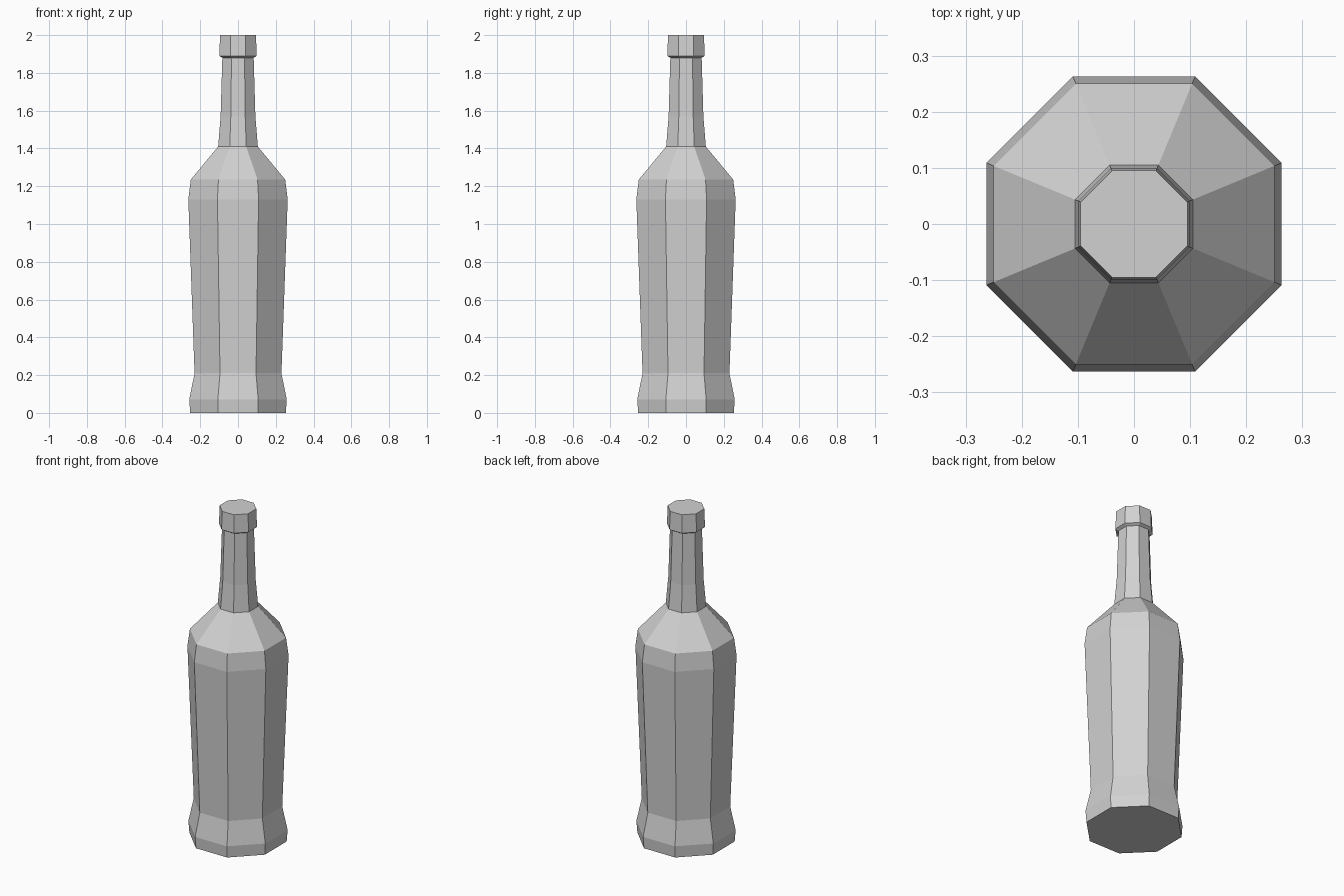
import bpy, bmesh
from math import cos, sin, pi

cube = bpy.data.objects.get("Cube")
if cube:
    bpy.data.objects.remove(cube, do_unlink=True)

SIDES = 8

glass = bpy.data.materials.new("plain grey")
glass.use_nodes = True
grey = (0.64, 0.64, 0.64, 1)
glass.diffuse_color = grey
glass.node_tree.nodes["Principled BSDF"].inputs["Base Color"].default_value = grey


def lathe(name, profile):
    """Closed octagonal body from (half width across flats, height) pairs."""
    bm = bmesh.new()
    rings = []
    for half_width, z in profile:
        r = half_width / cos(pi / SIDES)
        angles = [(i + 0.5) * 2 * pi / SIDES for i in range(SIDES)]
        rings.append([bm.verts.new((r * cos(a), r * sin(a), z)) for a in angles])
    for low, high in zip(rings, rings[1:]):
        for i in range(SIDES):
            j = (i + 1) % SIDES
            bm.faces.new((low[i], low[j], high[j], high[i]))
    bm.faces.new(rings[0][::-1])
    bm.faces.new(rings[-1])
    mesh = bpy.data.meshes.new(name)
    bm.to_mesh(mesh)
    bm.free()
    mesh.materials.append(glass)
    obj = bpy.data.objects.new(name, mesh)
    bpy.context.collection.objects.link(obj)
    return obj


# Foot, waist, body, shoulder, neck and lip in one continuous profile
lathe("bottle", [
    (0.253, 0), (0.258, 0.07), (0.23, 0.21),
    (0.263, 1.13), (0.25, 1.235),
    (0.105, 1.41), (0.092, 1.57), (0.083, 1.88),
    (0.099, 1.89), (0.095, 2),
])
